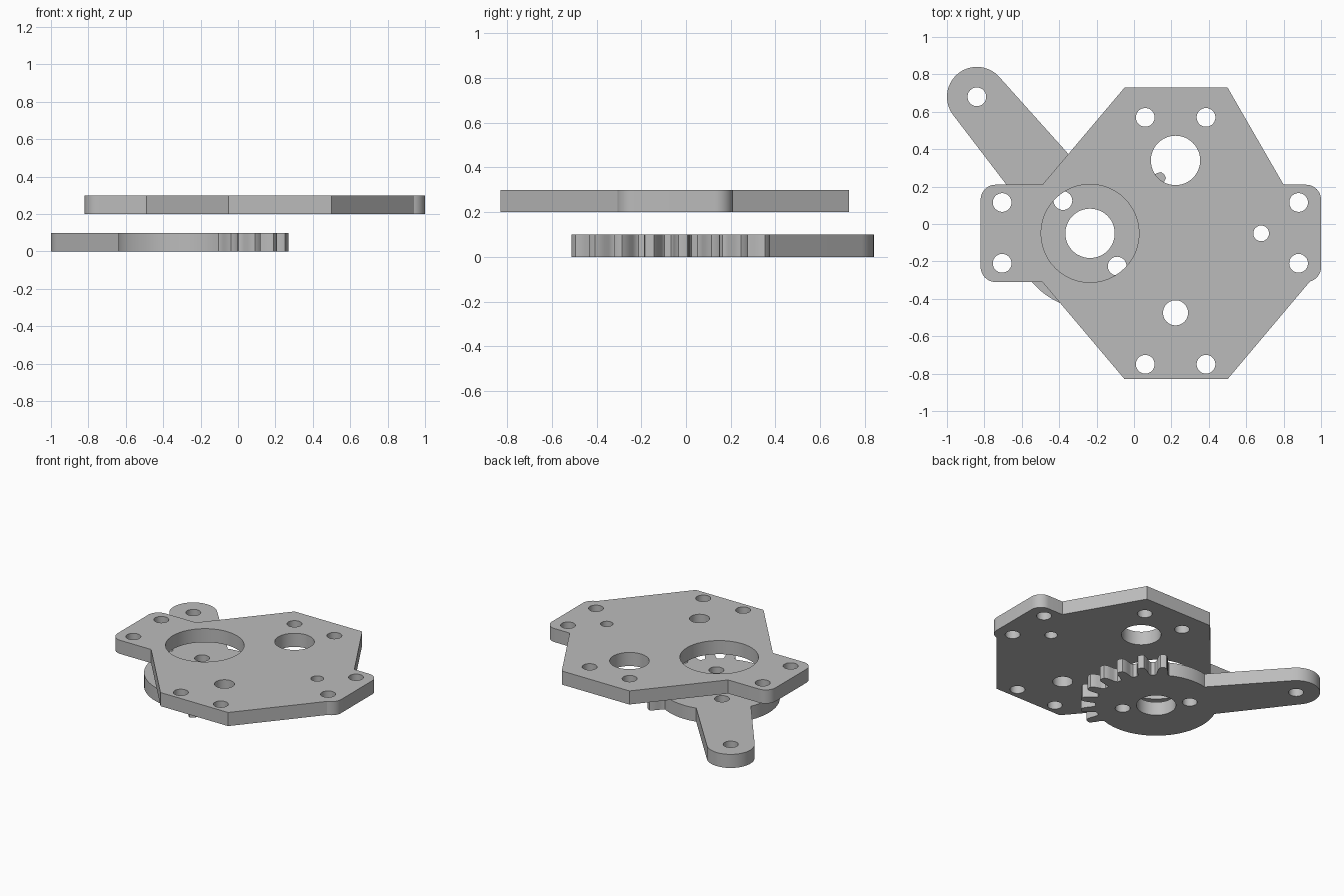
import bpy, bmesh
from math import sin, cos, radians, asin, atan2, degrees, hypot

cube = bpy.data.objects.get("Cube")
if cube:
    bpy.data.objects.remove(cube, do_unlink=True)

GREY = (0.5, 0.5, 0.5, 1)
metal = bpy.data.materials.new("plain_grey")
metal.use_nodes = True
metal.diffuse_color = GREY
metal.node_tree.nodes["Principled BSDF"].inputs["Base Color"].default_value = GREY

THICK = 0.1


def arc(cx, cy, r, a0, a1, steps=12):
    """Points on an arc, angles in degrees."""
    angles = [radians(a0 + (a1 - a0) * i / steps) for i in range(steps + 1)]
    return [(cx + r * cos(a), cy + r * sin(a)) for a in angles]


def flat_part(name, outline, holes, z):
    """Extrude an outline with round holes (x, y, radius) into a plate."""
    bm = bmesh.new()
    loops = [outline] + [arc(x, y, r, 0, 360, 48)[:-1] for x, y, r in holes]
    for loop in loops:
        verts = [bm.verts.new((x, y, z)) for x, y in loop]
        for a, b in zip(verts, verts[1:] + verts[:1]):
            bm.edges.new((a, b))
    bmesh.ops.triangle_fill(bm, edges=bm.edges[:], use_beauty=True, normal=(0, 0, 1))
    top = bmesh.ops.extrude_face_region(bm, geom=bm.faces[:])["geom"]
    bmesh.ops.translate(bm, vec=(0, 0, THICK),
                        verts=[v for v in top if isinstance(v, bmesh.types.BMVert)])
    bmesh.ops.recalc_face_normals(bm, faces=bm.faces[:])
    mesh = bpy.data.meshes.new(name)
    bm.to_mesh(mesh)
    bm.free()
    mesh.materials.append(metal)
    obj = bpy.data.objects.new(name, mesh)
    bpy.context.collection.objects.link(obj)
    bpy.ops.object.select_all(action="DESELECT")
    obj.select_set(True)
    bpy.context.view_layer.objects.active = obj
    bpy.ops.object.shade_smooth_by_angle(angle=radians(30))
    return obj


# Shared pivot of the gear and the large opening in the plate
PX, PY = -0.235, -0.05

# Mounting plate: angled body with a rounded tab on each side
plate = [(0.5, 0.73), (-0.05, 0.73), (-0.49, 0.21)]
plate += arc(-0.74, 0.13, 0.08, 90, 180)
plate += arc(-0.74, -0.23, 0.08, 180, 270)
plate += [(-0.49, -0.31), (-0.05, -0.83), (0.5, -0.83)]
plate += arc(0.92, -0.23, 0.08, 285, 360)
plate += arc(0.92, 0.13, 0.08, 0, 90)
plate += [(0.8, 0.21)]
plate_holes = [(PX, PY, 0.262), (0.222, 0.34, 0.132), (0.222, -0.475, 0.067),
               (0.68, -0.05, 0.042)]
plate_holes += [(x, y, 0.05) for x in (-0.705, 0.88) for y in (0.115, -0.21)]
plate_holes += [(x, y, 0.05) for x in (0.06, 0.385) for y in (0.57, -0.75)]
flat_part("mounting_plate", plate, plate_holes, 0.2)

# Sector gear: eight teeth on one side of a disc, tapered lever arm on the other
ROOT, TEETH, PITCH, FIRST = 0.405, 8, 360 / 21, -64.5
half_tooth = [(6.6, ROOT), (5.4, 0.414), (4.7, 0.435), (4.2, 0.46), (3.4, 0.485), (2.3, 0.503)]
profile = [(-a, r) for a, r in half_tooth] + [(0, 0.506)] + half_tooth[::-1]
gear = []
for i in range(TEETH):
    for a, r in profile:
        t = radians(FIRST + i * PITCH + a)
        gear.append((PX + r * cos(t), PY + r * sin(t)))
last = FIRST + (TEETH - 1) * PITCH + 6.6

AX, AY, TIP = -0.84, 0.68, 0.16
axis = degrees(atan2(AY - PY, AX - PX))
spread = degrees(asin(0.183 / ROOT))
gear += arc(PX, PY, ROOT, last, axis - spread, 16)[1:]
gear += arc(AX, AY, TIP, axis - 88, axis + 88, 32)
gear += arc(PX, PY, ROOT, axis + spread, 360 + FIRST - 6.6, 40)[:-1]
gear_holes = [(PX, PY, 0.132), (AX, AY, 0.05), (-0.38, 0.125, 0.05), (-0.09, -0.225, 0.05)]
flat_part("sector_gear_arm", gear, gear_holes, 0)
